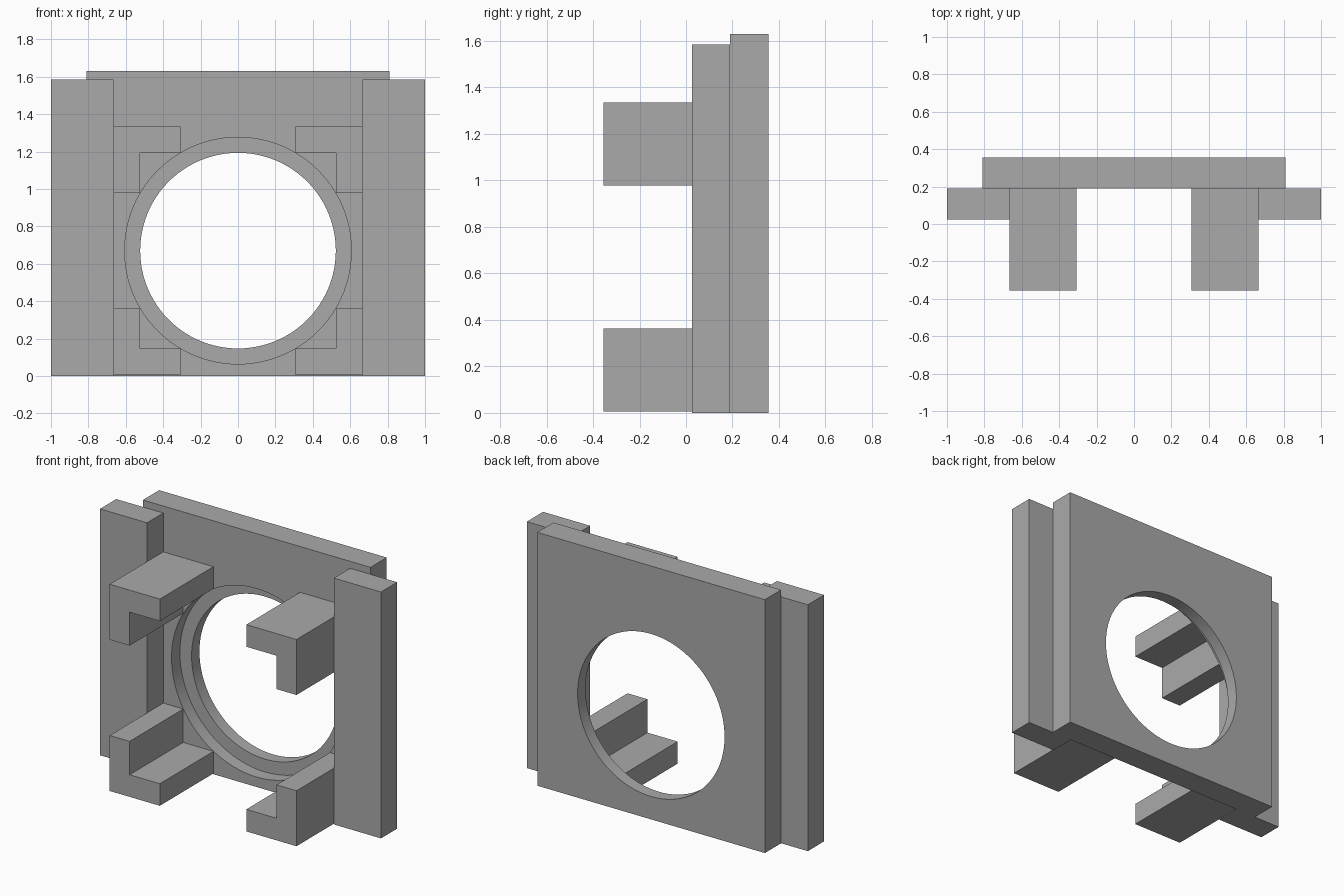
import bpy
import math

cube = bpy.data.objects.get("Cube")
if cube:
    bpy.data.objects.remove(cube, do_unlink=True)

# Main dimensions
FRONT, RAIL_FRONT, PLATE_FRONT, BACK = -0.355, 0.025, 0.19, 0.355
HOLE_Z, HOLE_R, RECESS_R, RECESS_DEPTH = 0.67, 0.523, 0.606, 0.085
BRACKET_IN, BRACKET_OUT = 0.308, 0.665

grey = bpy.data.materials.new("mid_grey")
grey.use_nodes = True
grey.diffuse_color = (0.4, 0.4, 0.4, 1)
grey.node_tree.nodes["Principled BSDF"].inputs["Base Color"].default_value = (0.4, 0.4, 0.4, 1)


def prism(name, outline, y0, y1):
    """Extrude an x-z outline from y0 back to y1."""
    n = len(outline)
    verts = [(x, y, z) for y in (y0, y1) for x, z in outline]
    faces = [tuple(range(n)), tuple(range(2 * n - 1, n - 1, -1))]
    faces += [(i, i + n, (i + 1) % n + n, (i + 1) % n) for i in range(n)]
    mesh = bpy.data.meshes.new(name)
    mesh.from_pydata(verts, [], faces)
    # Mirrored outlines run clockwise, so turn them outward again
    area = sum(outline[i - 1][0] * outline[i][1] - outline[i][0] * outline[i - 1][1] for i in range(n))
    if area < 0:
        mesh.flip_normals()
    mesh.materials.append(grey)
    obj = bpy.data.objects.new(name, mesh)
    bpy.context.collection.objects.link(obj)
    return obj


def rectangle(x0, x1, z0, z1):
    return [(x0, z0), (x1, z0), (x1, z1), (x0, z1)]


def circle(radius, sides=96):
    angles = [2 * math.pi * i / sides for i in range(sides)]
    return [(radius * math.cos(a), HOLE_Z + radius * math.sin(a)) for a in angles]


# Back plate with a round opening and a wider recess on its front
plate = prism("back_plate", rectangle(-0.81, 0.81, 0, 1.63), PLATE_FRONT, BACK)
cutters = [
    prism("recess_cutter", circle(RECESS_R), PLATE_FRONT - 0.1, PLATE_FRONT + RECESS_DEPTH),
    prism("opening_cutter", circle(HOLE_R), PLATE_FRONT - 0.2, BACK + 0.1),
]
bpy.ops.object.select_all(action="DESELECT")
plate.select_set(True)
bpy.context.view_layer.objects.active = plate
for cutter in cutters:
    cutter.hide_render = True
    mod = plate.modifiers.new(cutter.name, "BOOLEAN")
    mod.operation = "DIFFERENCE"
    mod.solver = "EXACT"
    mod.object = cutter
    bpy.ops.object.modifier_apply(modifier=mod.name)
    bpy.data.objects.remove(cutter, do_unlink=True)
bpy.ops.object.shade_smooth_by_angle(angle=math.radians(30))

# Side rails and the four L-shaped corner brackets
for side, sx in (("left", 1), ("right", -1)):
    prism(side + "_rail", rectangle(sx * BRACKET_OUT, sx, 0, 1.585), RAIL_FRONT, PLATE_FRONT)
    for level, sz in (("upper", 1), ("lower", -1)):
        a, b, h = BRACKET_IN, BRACKET_OUT, HOLE_R
        corner = [(a, b), (a, h), (h, h), (h, a), (b, a), (b, b)]
        outline = [(sx * x, max(0, HOLE_Z + sz * z)) for x, z in corner]
        prism(f"{level}_{side}_bracket", outline, FRONT, PLATE_FRONT)
